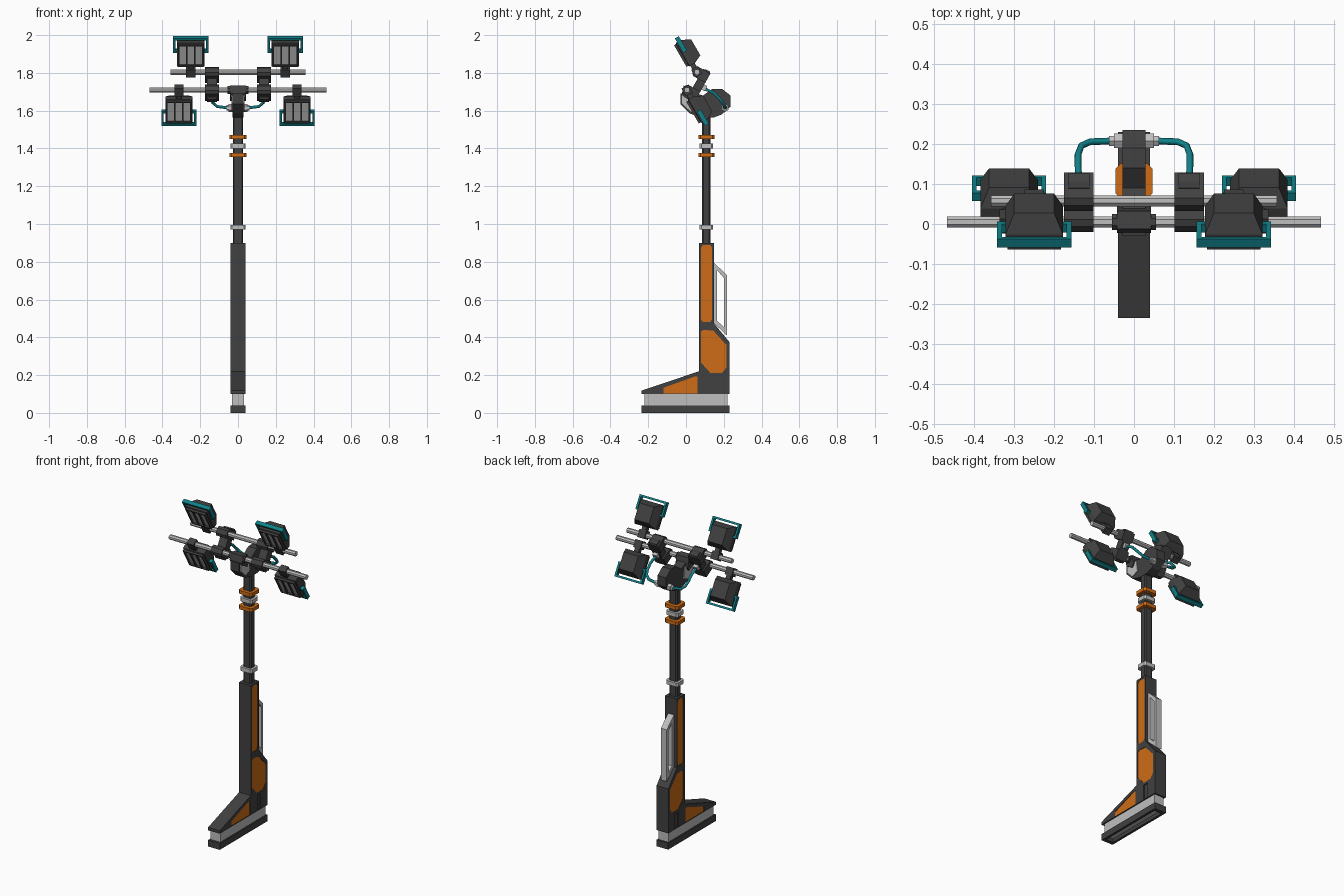
import bpy, bmesh, math
from mathutils import Matrix, Vector

if "Cube" in bpy.data.objects:
    bpy.data.objects.remove(bpy.data.objects["Cube"])


def material(name, r, g, b):
    m = bpy.data.materials.new(name)
    m.diffuse_color = (r, g, b, 1)
    m.use_nodes = True
    m.node_tree.nodes["Principled BSDF"].inputs["Base Color"].default_value = m.diffuse_color
    return m


DARK = material("dark_grey", 0.052, 0.052, 0.052)
LIGHT = material("light_grey", 0.52, 0.52, 0.52)
ORANGE = material("orange", 0.62, 0.15, 0.008)
TEAL = material("teal", 0.005, 0.22, 0.25)


def finish(name, bm, mat, M=None):
    if M:
        bm.transform(M)
    bmesh.ops.recalc_face_normals(bm, faces=bm.faces)
    me = bpy.data.meshes.new(name)
    bm.to_mesh(me)
    bm.free()
    me.materials.append(mat)
    ob = bpy.data.objects.new(name, me)
    bpy.context.collection.objects.link(ob)
    return ob


def add_loft(bm, sections):
    """Closed solid through a list of matching point loops."""
    rows = [[bm.verts.new(p) for p in s] for s in sections]
    n = len(rows[0])
    for a, b in zip(rows, rows[1:]):
        for i in range(n):
            bm.faces.new((a[i], a[(i + 1) % n], b[(i + 1) % n], b[i]))
    bm.faces.new(rows[0])
    bm.faces.new(rows[-1])


def prism(name, pts, x0, x1, mat, M=None):
    bm = bmesh.new()
    add_loft(bm, [[(x, *p) for p in pts] for x in (x0, x1)])
    return finish(name, bm, mat, M)


def box(name, x, y, z, mat, M=None):
    return prism(name, [(y[0], z[0]), (y[1], z[0]), (y[1], z[1]), (y[0], z[1])], x[0], x[1], mat, M)


def ring(name, outer, inner, x0, x1, mat, M=None):
    """Flat frame with a hole, thick along x."""
    bm = bmesh.new()
    loops = [[bm.verts.new((x, *p)) for p in q]
             for x, q in ((x0, outer), (x1, outer), (x1, inner), (x0, inner))]
    n = len(outer)
    for a, b in zip(loops, loops[1:] + loops[:1]):
        for i in range(n):
            bm.faces.new((a[i], a[(i + 1) % n], b[(i + 1) % n], b[i]))
    return finish(name, bm, mat, M)


def rod(name, x0, x1, y, z, r, mat, sides=8):
    pts = [(y + r * math.cos((i + .5) * math.tau / sides), z + r * math.sin((i + .5) * math.tau / sides))
           for i in range(sides)]
    return prism(name, pts, x0, x1, mat)


def rect(a, b):
    return [(-a, -b), (a, -b), (a, b), (-a, b)]


def collar(name, hx, hy, z0, z1, c, mat):
    """Chamfered rectangular block around the mast."""
    pts = [(-hx + c, -hy), (hx - c, -hy), (hx, -hy + c), (hx, hy - c),
           (hx - c, hy), (-hx + c, hy), (-hx, hy - c), (-hx, -hy + c)]
    bm = bmesh.new()
    add_loft(bm, [[(x, y + 0.108, z) for x, y in pts] for z in (z0, z1)])
    return finish(name, bm, mat)


def frame(origin, v, w):
    """Local x stays x, local y follows v and local z follows w in the side plane."""
    return Matrix(((1, 0, 0, origin[0]), (0, v[0], w[0], origin[1]),
                   (0, v[1], w[1], origin[2]), (0, 0, 0, 1)))


# Base: hollow dark skid with a light block on it
flat = Matrix(((0, 1, 0, 0), (0, 0, 1, -0.002), (1, 0, 0, 0), (0, 0, 0, 1)))
ring("base_skid", rect(.04, .233), rect(.025, .21), 0, .04, DARK, flat)
box("base_block", (-.033, .033), (-.22, .22), (.022, .102), LIGHT)

# Body with recessed side panels
body = prism("body", [(-.235, .1), (-.235, .118), (.068, .22), (.068, .9), (.147, .9),
                      (.147, .475), (.23, .375), (.23, .1)], -.04, .04, DARK)
panels = {
    "upper_panel": [(.09, .89), (.128, .89), (.138, .875), (.138, .495), (.128, .48), (.09, .48), (.08, .495), (.08, .875)],
    "lower_panel": [(.092, .44), (.145, .435), (.214, .36), (.214, .24), (.19, .21), (.13, .21), (.08, .265), (.08, .43)],
    "foot_panel": [(-.12, .103), (-.12, .133), (.045, .192), (.06, .192), (.06, .103)],
}
slot = [(.132, .103), (.132, .195), (.165, .195), (.165, .103)]
bm = bmesh.new()
for pts in [*panels.values(), slot]:
    for s in (-1, 1):
        add_loft(bm, [[(s * x, *p) for p in pts] for x in (.034, .05)])
cutter = finish("panel_cutter", bm, DARK)
cutter.hide_render = True
mod = body.modifiers.new("recess", 'BOOLEAN')
mod.operation, mod.solver, mod.object = 'DIFFERENCE', 'EXACT', cutter
bpy.context.view_layer.objects.active = body
bpy.ops.object.modifier_apply(modifier="recess")
bpy.data.objects.remove(cutter)
for name, pts in panels.items():
    for s in (-1, 1):
        prism(name, pts, s * .033, s * .037, ORANGE)

# Grab handle behind the column
ring("grab_handle", [(.142, .8), (.217, .73), (.217, .41), (.142, .48)],
     [(.165, .755), (.2, .715), (.2, .455), (.165, .487)], -.02, .02, LIGHT)

# Mast and its collars
collar("mast", .027, .022, .89, 1.6, .007, DARK)
for z in (.983, 1.413):
    collar("light_collar", .041, .036, z - .012, z + .012, .01, LIGHT)
for z in (1.365, 1.46):
    collar("orange_collar", .046, .043, z - .011, z + .011, .012, ORANGE)

# Hub on top of the mast with light side plates and bar clamp
prism("hub", [(-.03, 1.69), (-.03, 1.635), (.02, 1.585), (.08, 1.565), (.15, 1.565), (.19, 1.58), (.236, 1.622),
              (.236, 1.68), (.19, 1.716), (.14, 1.716), (.09, 1.68), (.03, 1.7)], -.029, .029, DARK)
for s in (-1, 1):
    prism("hub_plate", [(-.02, 1.68), (-.02, 1.638), (.025, 1.595), (.07, 1.61), (.06, 1.68)],
          s * .028, s * .034, LIGHT)
prism("hub_clamp", [(-.022, 1.69), (-.01, 1.672), (.03, 1.65), (.045, 1.67), (.032, 1.728), (-.012, 1.732)],
      -.042, .042, DARK)
rod("hub_clamp_sleeve", -.055, .055, .005, 1.709, .022, DARK)

# Cross bars
LOW, HIGH = (.005, 1.709), (.058, 1.804)
rod("lower_bar", -.468, .468, *LOW, .015, LIGHT)
rod("upper_bar", -.358, .358, *HIGH, .015, LIGHT)

# Tilted arms joining both bars, with cables to the hub
for s in (-1, 1):
    A = frame((s * .138, *LOW), (.487, .873), (.873, -.487))
    prism("arm", [(-.03, .02), (.138, .02), (.145, .035), (.145, .06), (.135, .066),
                  (-.03, .066), (-.04, .056), (-.04, .03)], -.027, .027, DARK, A)
    for a in (0, .109):
        prism("arm_clamp", [(a - .028, .066), (a - .028, -.008), (a - .014, -.021), (a + .014, -.021),
                            (a + .028, -.008), (a + .028, .066)], -.037, .037, DARK, A)
    box("arm_socket", (-.015, .015), (.04, .07), (.06, .085), LIGHT, A)
    rod("hub_fitting", s * .025, s * .05, .208, 1.615, .021, LIGHT, 6)
    rod("hub_fitting_tip", s * .05, s * .062, .208, 1.615, .015, LIGHT, 6)
    cu = bpy.data.curves.new("cable", 'CURVE')
    cu.dimensions, cu.bevel_depth, cu.bevel_resolution = '3D', .0085, 1
    cu.use_fill_caps = True
    path = [(.138, .1, 1.715), (.14, .145, 1.695), (.14, .175, 1.665), (.132, .196, 1.64), (.11, .206, 1.622), (.055, .208, 1.615)]
    sp = cu.splines.new('POLY')
    sp.points.add(len(path) - 1)
    for p, (x, y, z) in zip(sp.points, path):
        p.co = (s * x, y, z, 1)
    cu.materials.append(TEAL)
    bpy.context.collection.objects.link(bpy.data.objects.new("cable", cu))


# Floodlight: local y leads away from the bar, local z is the beam direction
def lamp(M):
    bm = bmesh.new()
    add_loft(bm, [[(-h, a, w), (h, a, w), (h, b, w), (-h, b, w)] for h, a, b, w in
                  ((.05, .068, .165, -.06), (.072, .046, .19, -.012), (.072, .046, .19, .018), (.066, .05, .186, .022))])
    finish("lamp_housing", bm, DARK, M)
    for i in (-1, 0, 1):
        box("lamp_lens", (i * .042 - .018, i * .042 + .018), (.06, .176), (.02, .025), LIGHT, M)
    for i in (-1.5, -.5, .5, 1.5):
        box("lamp_rib", (i * .042 - .004, i * .042 + .004), (.052, .184), (.015, .034), DARK, M)
    for a in (.052, .176):
        box("lamp_rim", (-.066, .066), (a, a + .008), (.015, .034), DARK, M)
    box("lamp_clamp", (-.024, .024), (-.021, .026), (-.021, .021), DARK, M)
    box("lamp_neck", (-.015, .015), (.02, .06), (-.014, .014), DARK, M)
    # Teal guard: crossbar, sides and mounting lugs
    box("guard_bar", (-.093, .093), (.201, .213), (-.012, .012), TEAL, M)
    for s in (-1, 1):
        box("guard_side", (s * .081, s * .093), (.125, .205), (-.012, .012), TEAL, M)
        box("guard_lug", (s * .068, s * .085), (.125, .137), (-.012, .012), TEAL, M)


c, n = math.cos(math.radians(30)), .5
for s in (-1, 1):
    lamp(frame((s * .25, *HIGH), (-n, c), (-c, -n)))
    lamp(frame((s * .313, *LOW), (n, -c), (-c, -n)))
